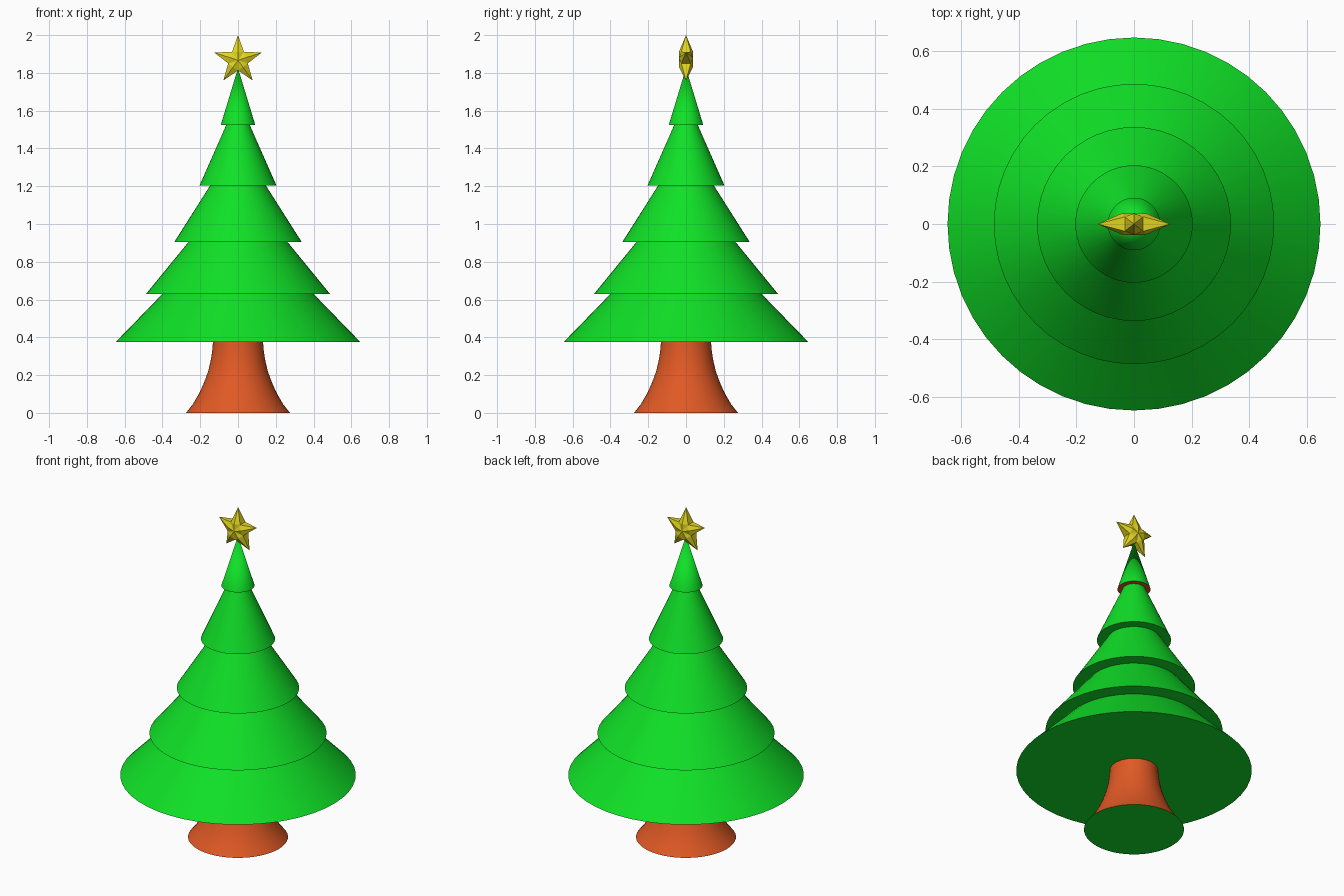
import bpy, bmesh, math

if "Cube" in bpy.data.objects:
    bpy.data.objects.remove(bpy.data.objects["Cube"])

def material(name, rgb):
    m = bpy.data.materials.new(name)
    m.diffuse_color = (*rgb, 1)
    m.use_nodes = True
    m.node_tree.nodes["Principled BSDF"].inputs["Base Color"].default_value = m.diffuse_color
    return m

GREEN = material("leaf green", (0.005, 0.75, 0.02))
BROWN = material("bark orange brown", (0.75, 0.1, 0.018))
YELLOW = material("star yellow", (0.75, 0.66, 0.015))
SIDES = 48

def finish(name, bm, mats, smooth):
    bmesh.ops.recalc_face_normals(bm, faces=bm.faces)
    me = bpy.data.meshes.new(name)
    bm.to_mesh(me)
    bm.free()
    for m in mats:
        me.materials.append(m)
    ob = bpy.data.objects.new(name, me)
    bpy.context.collection.objects.link(ob)
    if smooth:
        bpy.ops.object.select_all(action='DESELECT')
        ob.select_set(True)
        bpy.context.view_layer.objects.active = ob
        bpy.ops.object.shade_smooth_by_angle(angle=math.radians(35))
    return ob

def lathe(name, profile, mats, under_rule):
    """Spin (radius, z) points round z; under_rule says if a flat face takes slot 1."""
    bm = bmesh.new()
    rings = []
    for r, z in profile:
        if r == 0:
            rings.append([bm.verts.new((0, 0, z))] * SIDES)
        else:
            rings.append([bm.verts.new((r * math.cos(2 * math.pi * i / SIDES),
                                        r * math.sin(2 * math.pi * i / SIDES), z))
                          for i in range(SIDES)])
    for a, b in zip(rings, rings[1:]):
        for i in range(SIDES):
            j = (i + 1) % SIDES
            quad = list(dict.fromkeys((a[i], a[j], b[j], b[i])))
            f = bm.faces.new(quad)
            zs = [v.co.z for v in quad]
            if max(zs) - min(zs) < 1e-4 and under_rule(zs[0]):
                f.material_index = 1
    return finish(name, bm, mats, True)

# Flared trunk with a green base face
lathe("trunk", [(0, 0), (0.275, 0), (0.24, 0.045), (0.207, 0.1), (0.18, 0.16),
                (0.158, 0.22), (0.143, 0.285), (0.135, 0.34), (0.133, 0.375)],
      [BROWN, GREEN], lambda z: z < 0.01)

# Stacked branch tiers; the topmost underside is brown
tiers = [(0.648, 0.375, 0.40), (0.487, 0.63, 0.262), (0.337, 0.905, 0.148),
         (0.204, 1.203, 0.062), (0.091, 1.525, 0)]
profile = [(0.133, 0.375)]
for k, (r, z, top_r) in enumerate(tiers):
    top_z = tiers[k + 1][1] if k < 4 else 1.825
    profile += [(r, z), (top_r, top_z)]
lathe("branches", profile, [GREEN, BROWN], lambda z: z > 1.4)

# Faceted five-pointed star
bm = bmesh.new()
CZ, TIP, NOTCH, RIDGE = 1.867, 0.133, 0.054, 0.045

def star_vert(r, step, y):
    a = math.pi / 2 + step * math.pi / 5
    return bm.verts.new((r * math.cos(a), y, CZ + r * math.sin(a)))

tips = [star_vert(TIP, 2 * k, 0) for k in range(5)]
notches = {}
for s in (-1, 1):
    centre = bm.verts.new((0, s * 0.038, CZ))
    ridge = [star_vert(RIDGE, 2 * k, s * 0.037) for k in range(5)]
    notch = [star_vert(NOTCH, 2 * k + 1, s * 0.025) for k in range(5)]
    notches[s] = notch
    for k in range(5):
        for n in (notch[k], notch[k - 1]):
            bm.faces.new((tips[k], ridge[k], n))
            bm.faces.new((centre, ridge[k], n))
for k in range(5):
    for n in (k, k - 1):
        bm.faces.new((tips[k], notches[-1][n], notches[1][n]))
finish("star", bm, [YELLOW], False)
